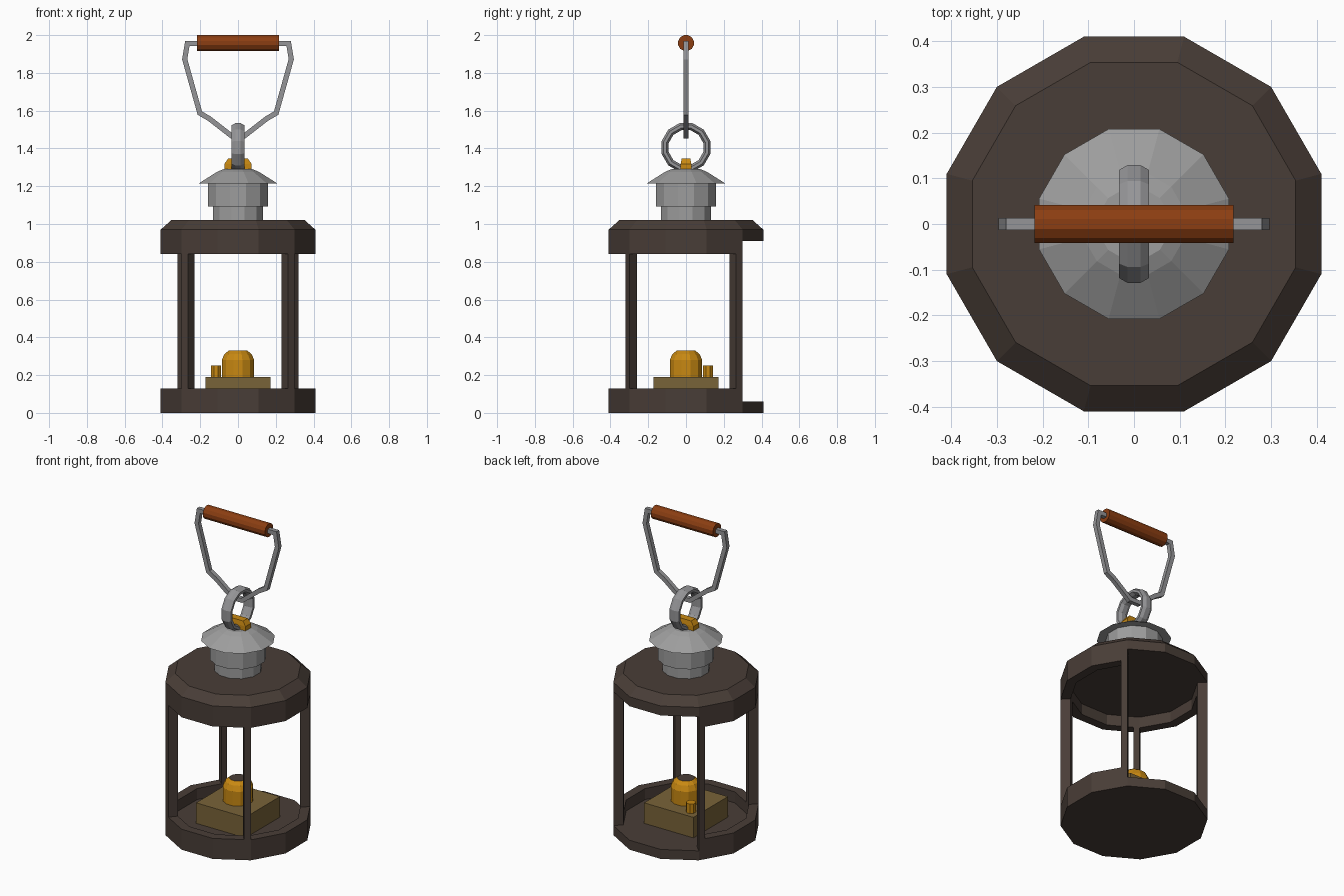
import bpy, bmesh, math
from mathutils import Vector, Matrix

if "Cube" in bpy.data.objects:
    bpy.data.objects.remove(bpy.data.objects["Cube"])


def material(name, rgb):
    m = bpy.data.materials.new(name)
    m.diffuse_color = (*rgb, 1)
    m.use_nodes = True
    m.node_tree.nodes["Principled BSDF"].inputs["Base Color"].default_value = m.diffuse_color
    return m


IRON = material("dark iron", (0.066, 0.047, 0.038))
STEEL = material("chimney grey", (0.34, 0.34, 0.34))
WIRE = material("wire grey", (0.30, 0.30, 0.31))
BRASS = material("brass", (0.58, 0.25, 0.006))
TAN = material("tan block", (0.19, 0.125, 0.04))
WOOD = material("grip wood", (0.26, 0.048, 0.006))


def finish(name, bm, *mats):
    bmesh.ops.remove_doubles(bm, verts=bm.verts, dist=1e-5)
    bmesh.ops.recalc_face_normals(bm, faces=bm.faces)
    me = bpy.data.meshes.new(name)
    bm.to_mesh(me)
    bm.free()
    ob = bpy.data.objects.new(name, me)
    bpy.context.collection.objects.link(ob)
    for m in mats:
        me.materials.append(m)
    return ob


def corner(r, k, z, n=12):
    a = math.tau * (k + 0.5) / n
    return Vector((r * math.cos(a), r * math.sin(a), z))


def face(bm, pts):
    return bm.faces.new([bm.verts.new(p) for p in pts])


def lathe(name, profile, mat, n=12, matrix=None):
    bm = bmesh.new()
    for (r0, z0), (r1, z1) in zip(profile, profile[1:]):
        for k in range(n):
            face(bm, [corner(r0, k, z0, n), corner(r0, k + 1, z0, n),
                      corner(r1, k + 1, z1, n), corner(r1, k, z1, n)])
    for r, z in (profile[0], profile[-1]):
        face(bm, [corner(r, k, z, n) for k in range(n)])
    if matrix:
        bm.transform(matrix)
    return finish(name, bm, mat)


R, RI = 0.424, 0.366          # outer and inner radius of the frame
OPEN = (1, 2, 3)              # sectors of the rim left out at the back


def tray(name, z_out, z_edge, z_floor, z_rim):
    """Twelve-sided plate with a rim that is open at the back."""
    bm = bmesh.new()
    r_out = R if z_out == z_edge else RI
    face(bm, [corner(r_out, k, z_out) for k in range(12)])
    face(bm, [corner(RI, k, z_floor) for k in range(12)])

    def strip(k, r0, z0, r1, z1):
        face(bm, [corner(r0, k, z0), corner(r0, k + 1, z0),
                  corner(r1, k + 1, z1), corner(r1, k, z1)])

    for k in range(12):
        if z_out != z_edge:
            strip(k, r_out, z_out, R, z_edge)
        strip(k, R, z_edge, R, z_floor)
        if k in OPEN:
            strip(k, R, z_floor, RI, z_floor)
        else:
            strip(k, R, z_floor, R, z_rim)
            strip(k, R, z_rim, RI, z_rim)
            strip(k, RI, z_rim, RI, z_floor)
    for k in (OPEN[0], OPEN[-1] + 1):     # rim ends
        face(bm, [corner(R, k, z_floor), corner(R, k, z_rim),
                  corner(RI, k, z_rim), corner(RI, k, z_floor)])
    finish(name, bm, IRON)


tray("base", 0, 0, 0.06, 0.13)
tray("cap", 1.02, 0.97, 0.91, 0.84)

# Four posts, each a slice of the rim beside a corner
for name, k, other in (("back_right_post", 1, 0), ("back_left_post", 4, 5),
                       ("front_left_post", 7, 8), ("front_right_post", 10, 9)):
    bm = bmesh.new()
    quad = []
    for r, ts in ((R, (0, 0.18)), (RI, (0.18, 0))):
        quad += [corner(r, k, 0.13).lerp(corner(r, other, 0.13), t) for t in ts]
    up = Vector((0, 0, 0.71))
    for i in range(4):
        a, b = quad[i], quad[(i + 1) % 4]
        face(bm, [a, b, b + up, a + up])
    face(bm, quad)
    face(bm, [p + up for p in quad])
    finish(name, bm, IRON)

# Burner block, burner and valve inside
bm = bmesh.new()
bmesh.ops.create_cube(bm, size=1, matrix=Matrix.Translation((0, 0, 0.125))
                      @ Matrix.Diagonal((0.346, 0.346, 0.13, 1)))
finish("burner_block", bm, TAN)
burner = lathe("burner", [(0.089, 0.19), (0.089, 0.28), (0.074, 0.312), (0.05, 0.33)], BRASS)
burner.data.materials.append(IRON)
for p in burner.data.polygons:
    if p.center.z > 0.329:
        p.material_index = 1
lathe("valve", [(0.029, 0.19), (0.029, 0.25)], BRASS, 8,
      Matrix.Translation((-0.116, 0.116, 0)))

# Chimney with its hood
lathe("chimney", [(0.138, 1.02), (0.138, 1.092), (0.164, 1.092), (0.164, 1.215),
                  (0.215, 1.215), (0.115, 1.276), (0.08, 1.29)], STEEL)

# Brass lug: a chamfered bar
bm = bmesh.new()
rings = [[Vector((sx * x, sy * y, z)) for sx, sy in ((1, 1), (-1, 1), (-1, -1), (1, -1))]
         for x, y, z in ((0.072, 0.028, 1.28), (0.072, 0.028, 1.318), (0.052, 0.023, 1.346))]
for a, b in zip(rings, rings[1:]):
    for i in range(4):
        j = (i + 1) % 4
        face(bm, [a[i], a[j], b[j], b[i]])
face(bm, rings[0])
face(bm, rings[-1])
finish("ring_lug", bm, BRASS)

# Hanging ring, wide oval section, standing in the yz plane
bm = bmesh.new()


def ring_point(k, j):
    t = math.tau * (j + 0.5) / 8
    p = corner(0.114 + 0.021 * math.cos(t), k, 0)
    return Vector((0.036 * math.sin(t), p.x, p.y + 1.405))


for k in range(12):
    for j in range(8):
        face(bm, [ring_point(k, j), ring_point(k + 1, j),
                  ring_point(k + 1, j + 1), ring_point(k, j + 1)])
finish("hanging_ring", bm, WIRE)

# Bent wire handle, square section with mitred corners
half = [(0.035, 1.467), (0.152, 1.558), (0.202, 1.587), (0.282, 1.872),
        (0.268, 1.956), (0.20, 1.956)]
path = [Vector((-x, z)) for x, z in reversed(half)] + [Vector(p) for p in half]
h, sections = 0.0135, []
for i, p in enumerate(path):
    d0 = (p - path[max(i - 1, 0)]).normalized()
    d1 = (path[min(i + 1, len(path) - 1)] - p).normalized()
    d0, d1 = (d0 if i else d1), (d1 if i < len(path) - 1 else d0)
    t = (d0 + d1).normalized()
    n = Vector((-t.y, t.x)) * h / max(t.dot(d0), 0.5)
    sections.append([Vector((p.x + s * n.x, w * h, p.y + s * n.y))
                     for s, w in ((1, 1), (-1, 1), (-1, -1), (1, -1))])
bm = bmesh.new()
for a, b in zip(sections, sections[1:]):
    for i in range(4):
        j = (i + 1) % 4
        face(bm, [a[i], a[j], b[j], b[i]])
face(bm, sections[0])
face(bm, sections[-1])
finish("wire_handle", bm, WIRE)

# Wooden grip
lathe("grip", [(0.043, -0.218), (0.043, 0.218)], WOOD, 12,
      Matrix.Translation((0, 0, 1.958)) @ Matrix.Rotation(math.pi / 2, 4, 'Y'))
